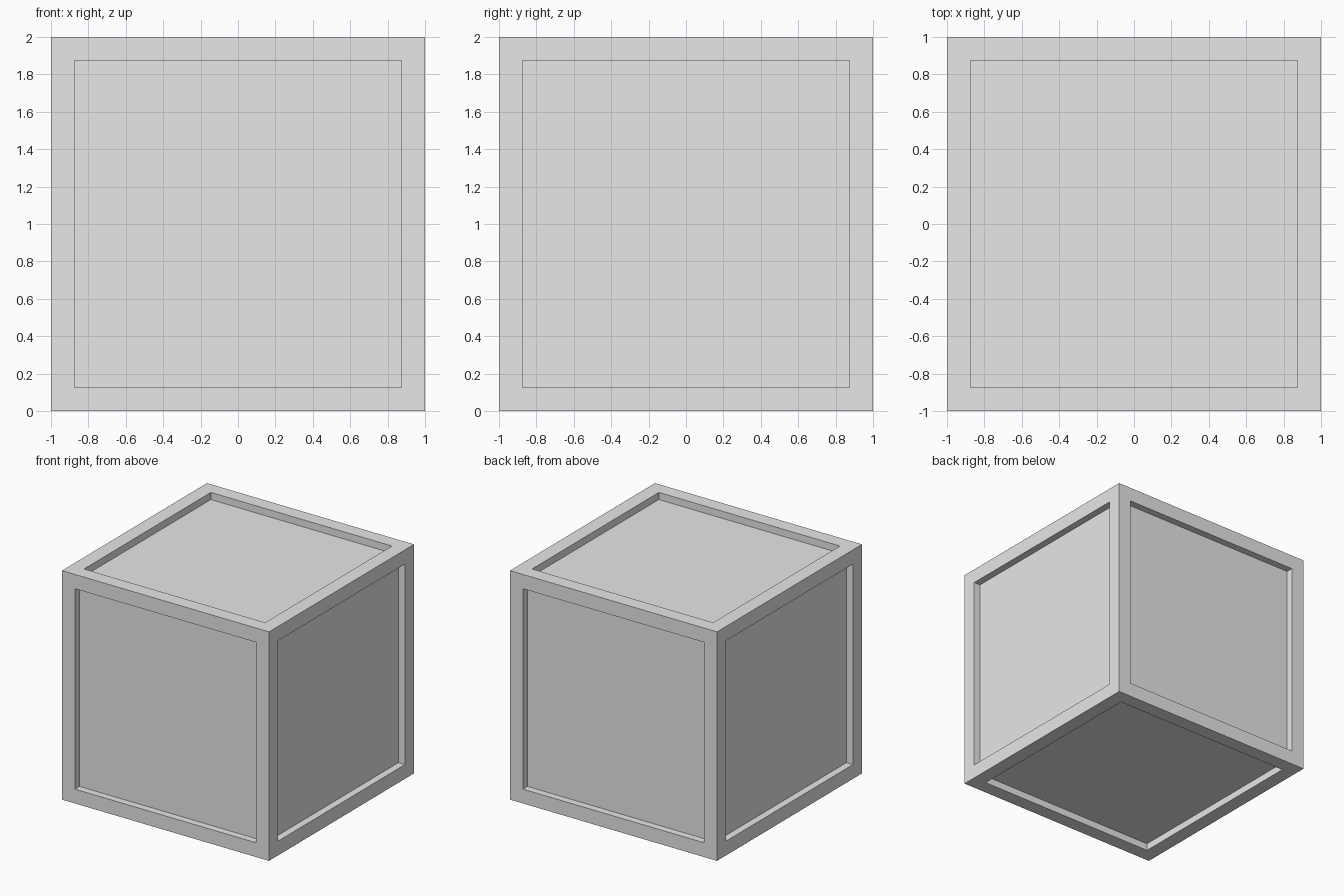
import bpy
import bmesh

SIZE = 2.0      # overall cube edge
BORDER = 0.125  # frame width around each panel
DEPTH = 0.0625  # how far each panel is sunk

default_cube = bpy.data.objects.get("Cube")
if default_cube:
    bpy.data.objects.remove(default_cube, do_unlink=True)

# Single light grey material
grey = bpy.data.materials.new("light_grey")
grey.use_nodes = True
colour = (0.8, 0.8, 0.8, 1.0)
grey.diffuse_color = colour
grey.node_tree.nodes["Principled BSDF"].inputs["Base Color"].default_value = colour

# Cube with a sunken square panel on every side
bm = bmesh.new()
bmesh.ops.create_cube(bm, size=SIZE)
bmesh.ops.translate(bm, verts=bm.verts, vec=(0, 0, SIZE / 2))
bm.normal_update()
panels = list(bm.faces)

# Outline each panel, then push it straight inward
bmesh.ops.inset_individual(bm, faces=panels, thickness=BORDER, use_even_offset=True)
for panel in bmesh.ops.extrude_discrete_faces(bm, faces=panels)["faces"]:
    panel.normal_update()
    bmesh.ops.translate(bm, verts=panel.verts, vec=-panel.normal * DEPTH)
bmesh.ops.recalc_face_normals(bm, faces=bm.faces)

mesh = bpy.data.meshes.new("framed_crate")
bm.to_mesh(mesh)
bm.free()
mesh.materials.append(grey)
crate = bpy.data.objects.new("framed_crate", mesh)
bpy.context.collection.objects.link(crate)
